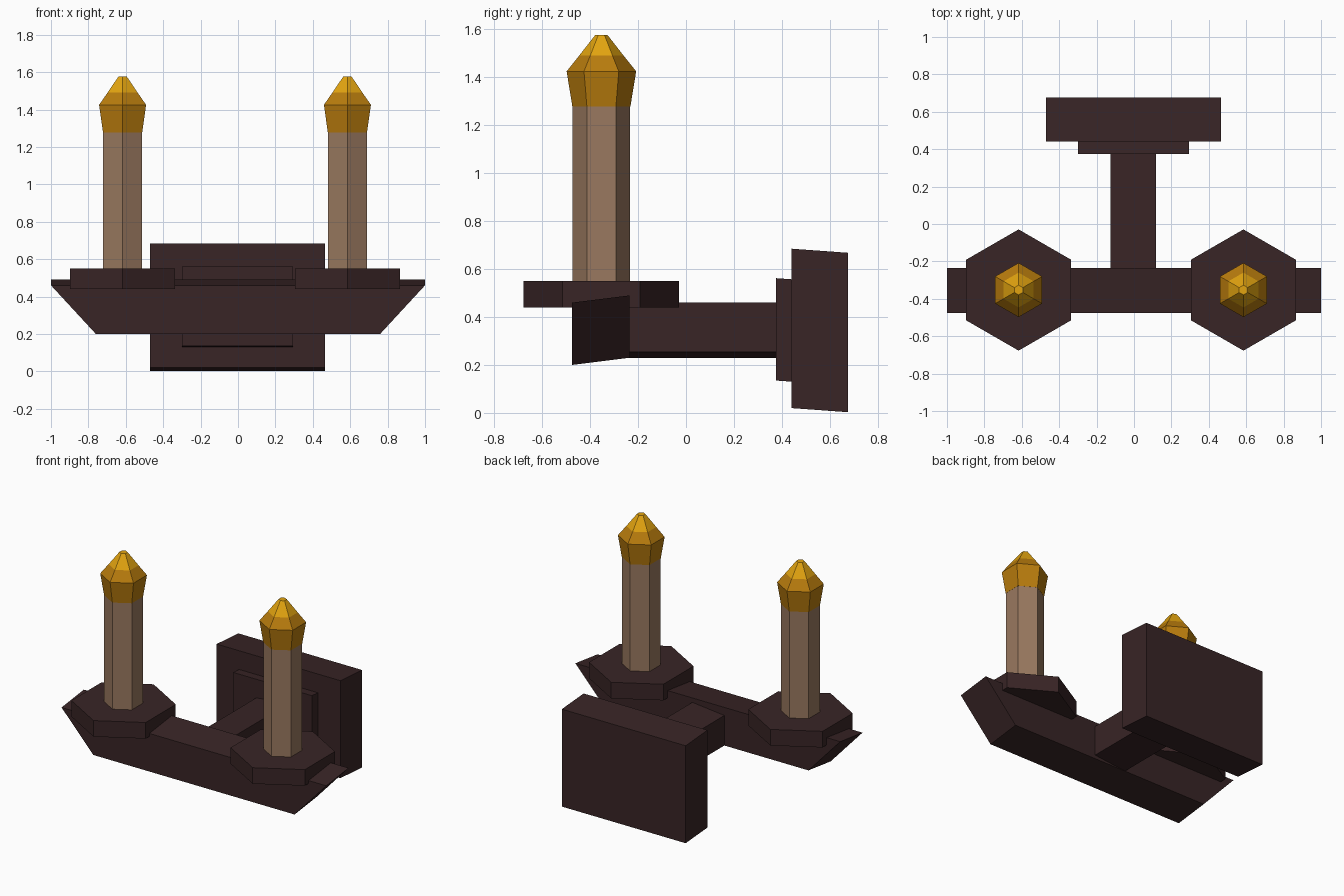
import bpy, bmesh, math

cube = bpy.data.objects.get("Cube")
if cube:
    bpy.data.objects.remove(cube, do_unlink=True)


def material(name, rgb):
    m = bpy.data.materials.new(name)
    m.use_nodes = True
    m.diffuse_color = (*rgb, 1)
    m.node_tree.nodes["Principled BSDF"].inputs["Base Color"].default_value = (*rgb, 1)
    return m


iron = material("dark_iron", (0.040, 0.018, 0.019))
wax = material("tan_wax", (0.32, 0.19, 0.115))
amber = material("amber_flame", (0.48, 0.20, 0.004))
gold = material("gold_tip", (0.76, 0.37, 0.005))


def finish(name, bm, mats):
    bmesh.ops.recalc_face_normals(bm, faces=bm.faces)
    mesh = bpy.data.meshes.new(name)
    bm.to_mesh(mesh)
    bm.free()
    for m in mats:
        mesh.materials.append(m)
    obj = bpy.data.objects.new(name, mesh)
    bpy.context.collection.objects.link(obj)
    return obj


def block(name, xs, ys, zs, lean_y=0, lean_x=0, taper=0):
    """Box whose z rises by lean_y front to back and lean_x right to left; taper narrows its bottom."""
    bm = bmesh.new()
    bmesh.ops.create_cube(bm, size=1)
    for v in bm.verts:
        fx, fy, fz = (c + 0.5 for c in v.co)
        x = xs[0] + fx * (xs[1] - xs[0])
        if fz < 0.5:
            x -= math.copysign(taper, x)
        z = zs[0] + fz * (zs[1] - zs[0]) + fy * lean_y + fx * lean_x
        v.co = (x, ys[0] + fy * (ys[1] - ys[0]), z)
    return finish(name, bm, [iron])


def hex_column(name, x, y, profile, mats, tip_height=None):
    """Six-sided solid through (radius, z) rings, with corners facing front and back."""
    bm = bmesh.new()
    rings = []
    for r, z in profile:
        angles = [math.pi / 2 + i * math.pi / 3 for i in range(6)]
        rings.append([bm.verts.new((x + r * math.cos(a), y + r * math.sin(a), z)) for a in angles])
    for low, high in zip(rings, rings[1:]):
        for i in range(6):
            j = (i + 1) % 6
            bm.faces.new((low[i], low[j], high[j], high[i]))
    bm.faces.new(rings[0][::-1])
    bm.faces.new(rings[-1])
    if tip_height:
        for f in bm.faces:
            f.material_index = int(f.calc_center_median().z > tip_height)
    return finish(name, bm, mats)


# Wall mount
block("wall_plate", (-0.47, 0.465), (0.44, 0.675), (0.02, 0.685), lean_y=-0.017)
block("mount_collar", (-0.30, 0.295), (0.375, 0.445), (0.135, 0.562), lean_y=-0.005)

# Arm and crossbar
block("arm", (-0.125, 0.117), (-0.25, 0.38), (0.23, 0.435), lean_x=0.025)
block("crossbar", (-1, 1), (-0.475, -0.235), (0.20, 0.46), lean_y=0.03, taper=0.24)

# Dishes, candles and flames
for side, x in (("right", -0.617), ("left", 0.585)):
    y = -0.353
    hex_column(side + "_dish", x, y, [(0.324, 0.44), (0.324, 0.55)], [iron])
    hex_column(side + "_candle", x, y, [(0.12, 0.53), (0.12, 1.28)], [wax])
    hex_column(side + "_flame", x, y,
               [(0.121, 1.278), (0.145, 1.425), (0.093, 1.49), (0.026, 1.576)],
               [amber, gold], tip_height=1.49)
